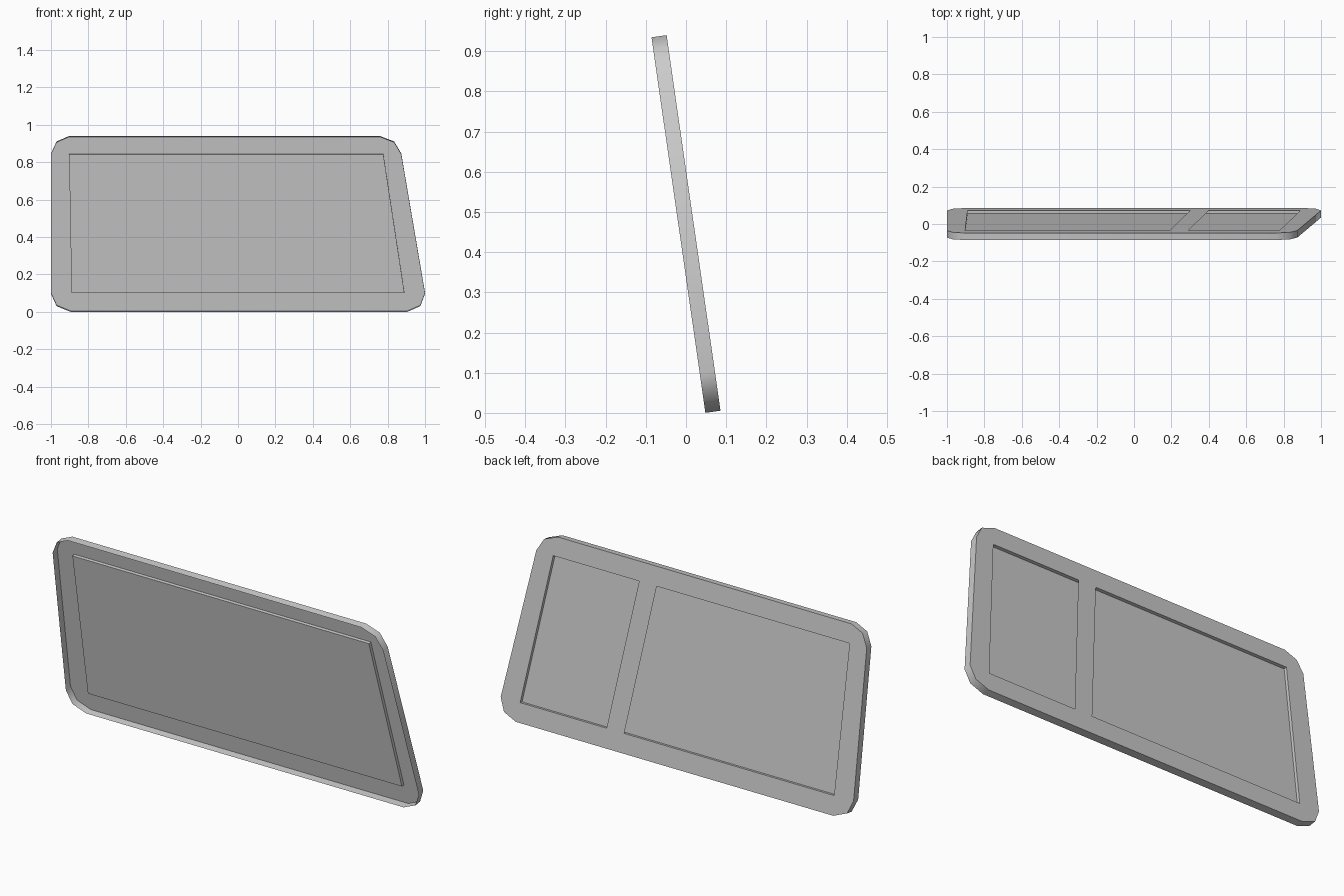
import bpy
import math

cube = bpy.data.objects.get("Cube")
if cube:
    bpy.data.objects.remove(cube, do_unlink=True)

TILT = math.radians(8.17)
CENTRE_Z = 0.47
BACK, FRONT, PANE = 0.019, -0.019, 0.003   # depths of the layers

grey = bpy.data.materials.new("plain grey")
grey.use_nodes = True
grey.diffuse_color = (0.6, 0.6, 0.6, 1)
grey.node_tree.nodes["Principled BSDF"].inputs["Base Color"].default_value = (0.6, 0.6, 0.6, 1)


def at_depth(points, depth):
    return [(x, depth, v) for x, v in points]


def make_part(name, verts, faces):
    mesh = bpy.data.meshes.new(name)
    mesh.from_pydata(verts, [], faces)
    mesh.materials.append(grey)
    part = bpy.data.objects.new(name, mesh)
    bpy.context.collection.objects.link(part)
    part.location.z = CENTRE_Z
    part.rotation_euler.x = TILT
    return part


# Outline with three points per clipped corner, and the window opening
outline = [(-0.895, -0.472), (-0.97, -0.441), (-1, -0.374),
           (-1, 0.378), (-0.97, 0.443), (-0.905, 0.472),
           (0.76, 0.472), (0.835, 0.443), (0.873, 0.378),
           (1, -0.374), (0.975, -0.441), (0.905, -0.472)]
opening = [(-0.89, -0.374), (-0.903, 0.376), (0.777, 0.376), (0.89, -0.374)]

# Frame: open-fronted shell with rim, back border and recess walls
n, m = len(outline), len(opening)
verts = (at_depth(outline, BACK) + at_depth(outline, FRONT)
         + at_depth(opening, BACK) + at_depth(opening, PANE))
hole, floor = 2 * n, 2 * n + m
faces = []
for i in range(n):
    j = (i + 1) % n
    faces.append((j, i, n + i, n + j))
for c in range(m):
    d = (c + 1) % m
    faces.append((3 * c, 3 * c + 1, 3 * c + 2, hole + c))
    faces.append((3 * c + 2, 3 * d, hole + d, hole + c))
    faces.append((hole + c, hole + d, floor + d, floor + c))
frame = make_part("window_frame", verts, faces)

# Pane set into the recess
make_part("window_pane", at_depth(opening, PANE), [(0, 1, 2, 3)])

# Slanted bar flush with the back border
bar = [(0.30, -0.374), (0.19, 0.376), (0.29, 0.376), (0.40, -0.374)]
make_part("divider_bar", at_depth(bar, BACK), [(0, 1, 2, 3)])

# Smooth the rounded corners of the rim
bpy.ops.object.select_all(action='DESELECT')
frame.select_set(True)
bpy.context.view_layer.objects.active = frame
bpy.ops.object.shade_smooth_by_angle(angle=math.radians(50))
